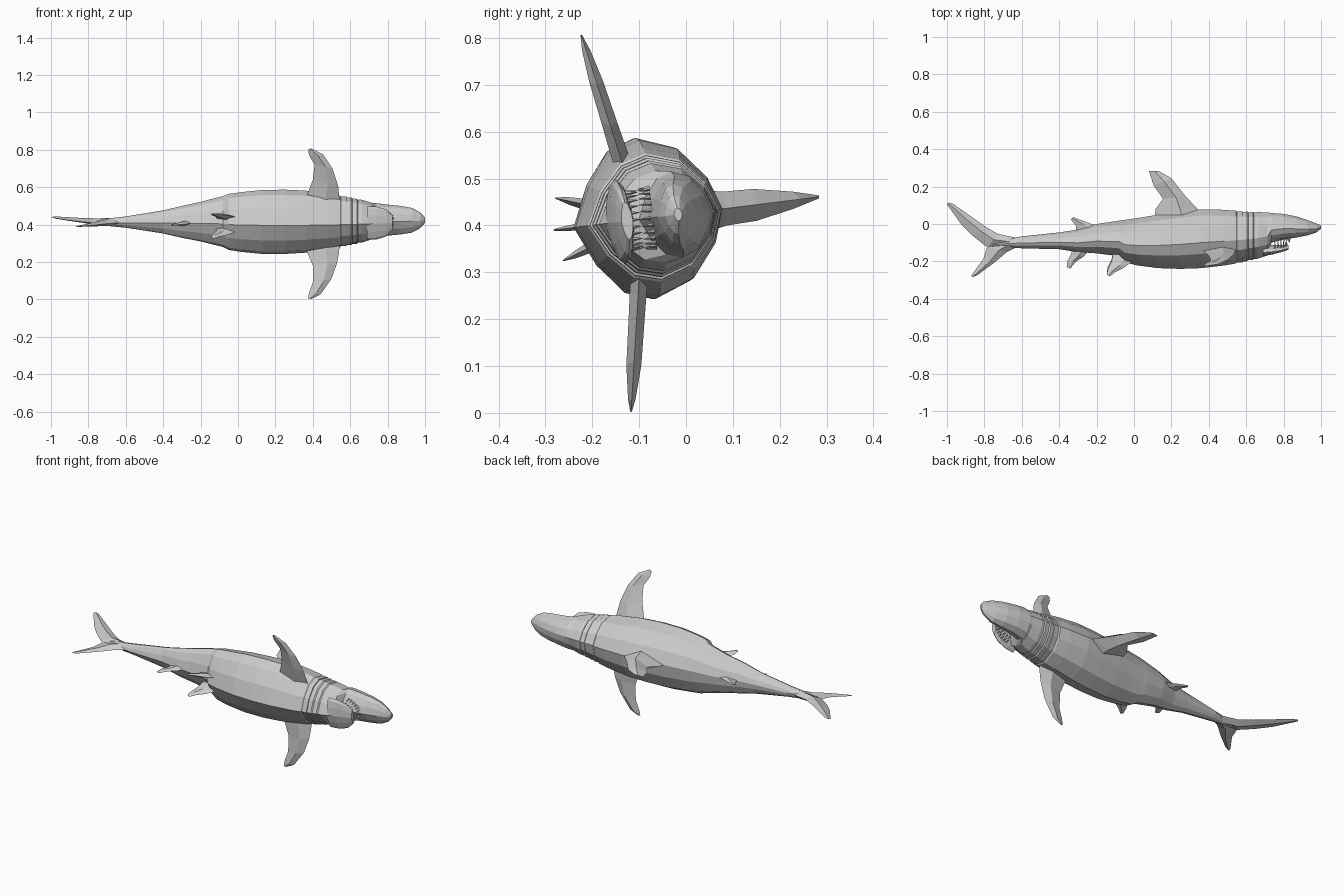
import bpy, bmesh, math

grey = bpy.data.materials.new("shark grey")
grey.diffuse_color = (0.6, 0.6, 0.6, 1)

ROLL = 0.125  # the fish lies on its side, rolled slightly


def place(x, u, w):
    """x along the body, u from belly to back, w sideways."""
    return (x, u - ROLL * w, 0.4255 + ROLL * u + w)


def loft(name, rings):
    """Skin a list of equal-length point rings and cap both ends."""
    bm = bmesh.new()
    loops = [[bm.verts.new(p) for p in r] for r in rings]
    n = len(loops[0])
    for a, b in zip(loops, loops[1:]):
        for i in range(n):
            j = (i + 1) % n
            bm.faces.new((a[i], a[j], b[j], b[i]))
    bm.faces.new(loops[0])
    bm.faces.new(loops[-1][::-1])
    bmesh.ops.recalc_face_normals(bm, faces=bm.faces)
    me = bpy.data.meshes.new(name)
    bm.to_mesh(me)
    bm.free()
    me.materials.append(grey)
    ob = bpy.data.objects.new(name, me)
    bpy.context.collection.objects.link(ob)
    return ob


# twelve-sided cross-section with a ridge on back and belly
HALF = [(1, 0), (.85, .42), (.5, .83), (0, 1), (-.4, .88), (-.75, .5), (-1, 0)]
SECTION = HALF + [(u, -w) for u, w in HALF[-2:0:-1]]


def ring(x, top, bottom, width, k=1.0):
    c, h = (top + bottom) / 2, (top - bottom) / 2
    return [place(x, c + h * u * k, width * w * k) for u, w in SECTION]


def fin(name, stations, where=place):
    """Diamond-section blade: (lead a, lead b, trail a, trail b, half thickness)."""
    rings = []
    for a, b, c, d, t in stations:
        m = (a + (c - a) * .4, b + (d - b) * .4)
        rings.append([where(a, b, 0), where(*m, t), where(c, d, 0), where(*m, -t)])
    return loft(name, rings)


# body: x, back, belly, half width
BODY = [
    (-.76, -.10, -.122, .010), (-.70, -.085, -.122, .020), (-.60, -.066, -.13, .030),
    (-.40, -.045, -.135, .062), (-.30, -.03, -.15, .085), (-.20, 0, -.157, .106),
    (-.08, .018, -.172, .136), (-.05, .022, -.205, .150), (.02, .032, -.222, .160),
    (.13, .05, -.236, .171), (.25, .066, -.24, .172), (.36, .078, -.236, .166),
    (.48, .076, -.222, .150), (.58, .068, -.205, .132), (.66, .064, -.186, .115),
    (.715, .061, -.168, .098)]
# head above the open mouth
HEAD = [(.735, .059, -.10, .092), (.80, .054, -.083, .083), (.87, .04, -.072, .076),
        (.93, .02, -.06, .066), (.975, .003, -.045, .042), (1.0, -.008, -.026, .014)]


def body_at(x):
    for p, q in zip(BODY, BODY[1:]):
        if p[0] <= x <= q[0]:
            f = (x - p[0]) / (q[0] - p[0])
            return (x,) + tuple(a + (b - a) * f for a, b in zip(p[1:], q[1:]))


rings = [(s[0], ring(*s)) for s in BODY + HEAD]
# gill folds
for i in range(4):
    x = .545 + i * .03
    rings += [(x, ring(*body_at(x), 1.0)), (x + .006, ring(*body_at(x + .006), .965))]
loft("body", [r for _, r in sorted(rings, key=lambda r: r[0])])

# lower jaw
JAW = [(.69, -.11, -.172, .09), (.74, -.112, -.163, .088),
       (.79, -.113, -.150, .073), (.825, -.113, -.138, .04)]
loft("lower_jaw", [ring(*s) for s in JAW])


# teeth in two curved rows
def tooth(name, x, w, u, tip):
    r = .006
    base = [place(x + r * math.cos(a), u, w + r * math.sin(a)) for a in (0, 2.1, 4.2)]
    end = [place(x + r * .1 * math.cos(a), tip, w + r * .1 * math.sin(a)) for a in (0, 2.1, 4.2)]
    loft(name, [base, end])


for i in range(13):
    a = math.radians(-84 + 14 * i)
    x, w = .745 + .072 * math.cos(a), .064 * math.sin(a)
    tooth("lower_tooth", x, w * .95, -.122, -.097)
    tooth("upper_tooth", x + .015, w, -.070, -.096)

# dorsal fins
fin("dorsal_fin", [(.36, .05, .11, .02, .045), (.335, .085, .115, .08, .036),
                   (.27, .155, .155, .135, .034), (.20, .245, .105, .205, .018),
                   (.13, .284, .08, .284, .003)])
fin("rear_dorsal_fin", [(-.18, -.015, -.31, -.045, .012), (-.24, .005, -.31, -.01, .009),
                        (-.325, .037, -.338, .025, .002)])

# tail fin lobes
fin("tail_upper_lobe", [(-.62, -.075, -.68, -.125, .022), (-.73, -.052, -.785, -.125, .018),
                        (-.80, -.01, -.86, -.065, .013), (-.88, .047, -.925, .0, .010),
                        (-.965, .106, -.975, .07, .006), (-.99, .115, -1.0, .105, .002)])
fin("tail_lower_lobe", [(-.63, -.125, -.72, -.08, .02), (-.68, -.15, -.785, -.12, .016),
                        (-.745, -.205, -.805, -.185, .011), (-.835, -.272, -.86, -.262, .004),
                        (-.86, -.283, -.87, -.278, .002)])

# pectoral fins
fin("left_pectoral_fin",
    [(.545, .52, .35, .52, .02), (.54, .56, .37, .56, .019), (.535, .61, .40, .64, .017),
     (.505, .70, .41, .72, .015), (.455, .775, .38, .77, .009), (.39, .808, .375, .80, .002)],
    lambda x, z, t: (x, -.135 - (z - .53) * .32 + t, z))
fin("right_pectoral_fin",
    [(.545, .31, .35, .31, .018), (.54, .25, .365, .265, .018), (.53, .195, .40, .18, .017),
     (.50, .11, .40, .09, .016), (.44, .025, .38, .035, .008), (.39, .002, .375, .006, .002)],
    lambda x, z, t: (x, -.10 - (.29 - z) * .06 + t, z))

# pelvic fins and the small fin behind them
for side, label in ((1, "left"), (-1, "right")):
    fin(label + "_pelvic_fin",
        [(.01, -.18, -.11, -.14, .012), (-.05, -.225, -.12, -.195, .012),
         (-.10, -.25, -.14, -.235, .008), (-.13, -.272, -.145, -.262, .002)],
        lambda x, u, t, s=side: place(x, u, s * (.035 - (u + .18) * .35) + t))
fin("anal_fin", [(-.23, -.13, -.33, -.12, .014), (-.27, -.175, -.335, -.16, .011),
                 (-.31, -.20, -.355, -.195, .007), (-.34, -.238, -.36, -.23, .002)])
